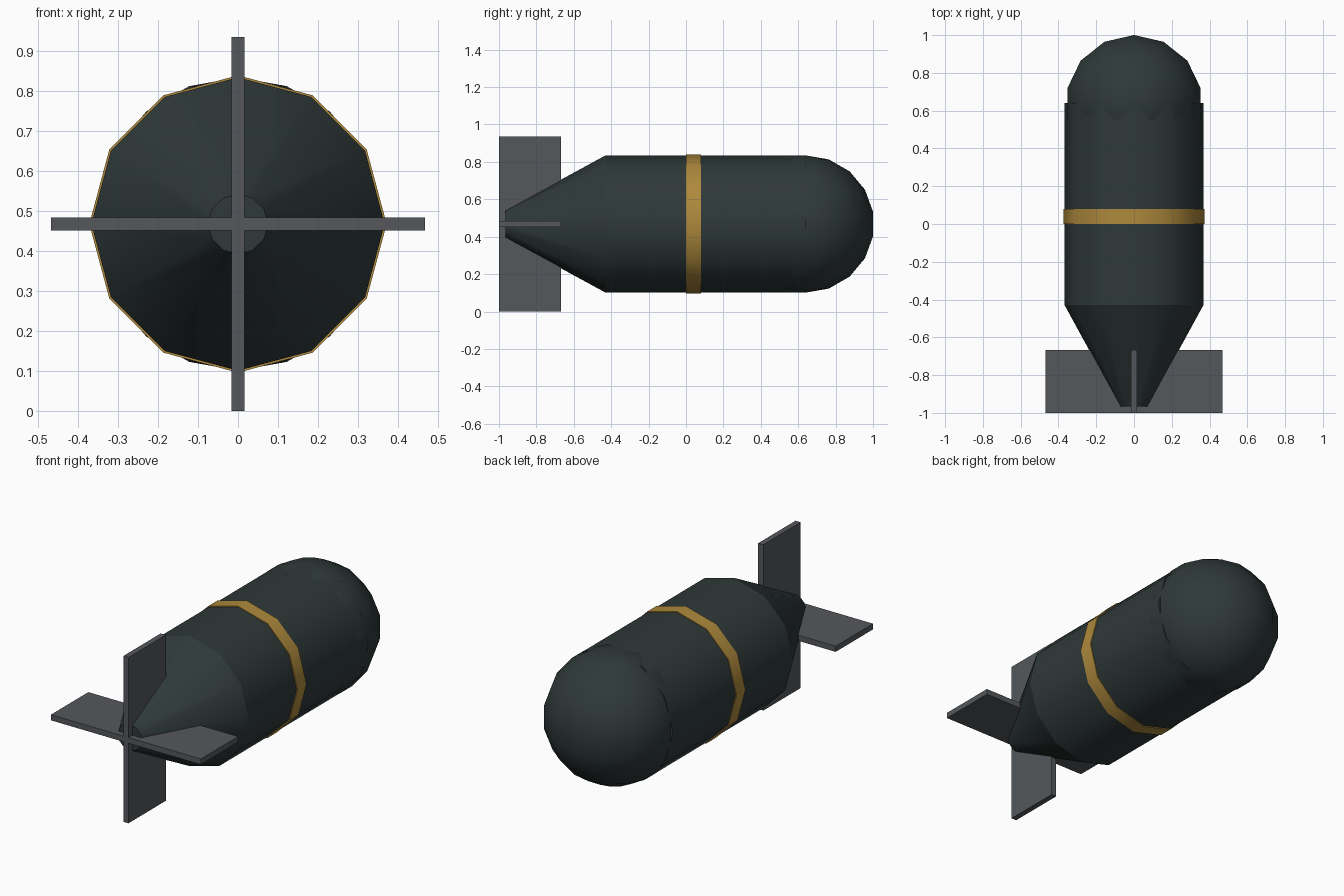
import bpy, bmesh, math
from mathutils import Matrix

if "Cube" in bpy.data.objects:
    bpy.data.objects.remove(bpy.data.objects["Cube"])

CZ = 0.468   # height of the body axis
R = 0.367    # body radius


def material(name, rgb):
    m = bpy.data.materials.new(name)
    m.diffuse_color = (*rgb, 1)
    m.use_nodes = True
    m.node_tree.nodes["Principled BSDF"].inputs["Base Color"].default_value = m.diffuse_color
    return m


GREEN = material("dark_green_grey", (0.028, 0.040, 0.040))
GOLD = material("gold_band", (0.42, 0.25, 0.045))
GREY = material("fin_grey", (0.090, 0.097, 0.107))


def finish(bm, name, mat, smooth=None):
    bmesh.ops.recalc_face_normals(bm, faces=bm.faces)
    me = bpy.data.meshes.new(name)
    bm.to_mesh(me)
    bm.free()
    me.materials.append(mat)
    ob = bpy.data.objects.new(name, me)
    bpy.context.collection.objects.link(ob)
    if smooth:
        bpy.ops.object.select_all(action='DESELECT')
        ob.select_set(True)
        bpy.context.view_layer.objects.active = ob
        bpy.ops.object.shade_smooth_by_angle(angle=math.radians(smooth))
    return ob


def tube(name, y0, y1, r0, r1, mat):
    """12-sided capped cone along y, with a corner pointing straight up."""
    bm = bmesh.new()
    rings = []
    for y, r in ((y0, r0), (y1, r1)):
        rings.append([bm.verts.new((r * math.sin(i * math.pi / 6), y,
                                    CZ + r * math.cos(i * math.pi / 6))) for i in range(12)])
    a, b = rings
    for i in range(12):
        j = (i + 1) % 12
        bm.faces.new((a[i], a[j], b[j], b[i]))
    bm.faces.new(a)
    bm.faces.new(b)
    return finish(bm, name, mat, 40)


def box(name, size, centre, mat):
    bm = bmesh.new()
    bmesh.ops.create_cube(bm, size=1, matrix=Matrix.Translation(centre) @ Matrix.Diagonal((*size, 1)))
    return finish(bm, name, mat)


# body, tail cone and band
tube("body", -0.43, 0.64, R, R, GREEN)
tube("tail_cone", -0.965, -0.43, 0.075, R, GREEN)
tube("band", 0.0, 0.08, 0.372, 0.372, GOLD)

# round nose: 14 x 9 sphere with upright poles and a corner on the y axis
bm = bmesh.new()
bmesh.ops.create_uvsphere(bm, u_segments=14, v_segments=9, radius=R)
tip = max(bm.verts, key=lambda v: v.co.xy.length)
turn = math.pi / 2 - math.atan2(tip.co.y, tip.co.x)
bmesh.ops.transform(bm, matrix=Matrix.Translation((0, 0.639, CZ)) @ Matrix.Rotation(turn, 4, 'Z'),
                    verts=bm.verts)
finish(bm, "nose", GREEN, 40)

# crossed tail fins
box("vertical_fin", (0.032, 0.333, 0.936), (0, -0.8335, CZ), GREY)
box("horizontal_fin", (0.936, 0.333, 0.032), (0, -0.8335, CZ), GREY)
